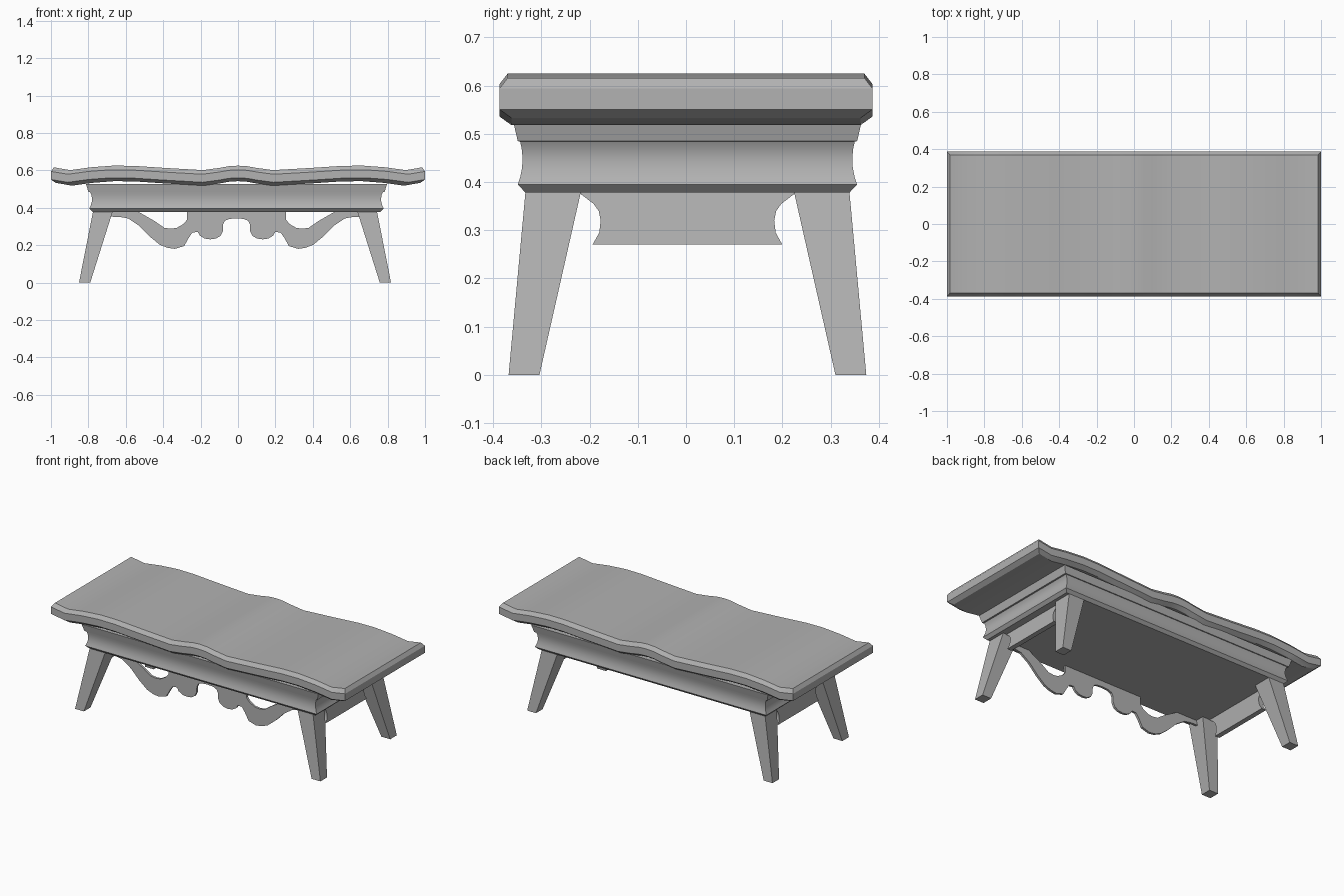
import bpy, bmesh
from mathutils import Vector

if "Cube" in bpy.data.objects:
    bpy.data.objects.remove(bpy.data.objects["Cube"])

grey = bpy.data.materials.new("dark_grey")
grey.diffuse_color = (.445, .445, .445, 1)
grey.use_nodes = True
grey.node_tree.nodes["Principled BSDF"].inputs["Base Color"].default_value = grey.diffuse_color


def finish(name, bm):
    bmesh.ops.recalc_face_normals(bm, faces=bm.faces)
    me = bpy.data.meshes.new(name)
    bm.to_mesh(me)
    bm.free()
    me.materials.append(grey)
    ob = bpy.data.objects.new(name, me)
    bpy.context.collection.objects.link(ob)
    bpy.context.view_layer.objects.active = ob
    ob.select_set(True)
    bpy.ops.object.shade_smooth_by_angle(angle=0.4)
    ob.select_set(False)
    return ob


def loft(name, loops):
    """Bridge matching vertex loops and cap both ends."""
    bm = bmesh.new()
    rings = [[bm.verts.new(p) for p in loop] for loop in loops]
    for a, b in zip(rings, rings[1:]):
        for i in range(len(a)):
            j = (i + 1) % len(a)
            bm.faces.new((a[i], a[j], b[j], b[i]))
    bm.faces.new(rings[0])
    bm.faces.new(rings[-1])
    return finish(name, bm)


def rect(x0, x1, y0, y1, z):
    return [(x0, y0, z), (x1, y0, z), (x1, y1, z), (x0, y1, z)]


# Wavy table top, chamfered on every edge
WAVE = [(0, .625), (.05, .622), (.10, .613), (.19, .601), (.40, .613),
        (.57, .624), (.68, .625), (.80, .616), (.91, .601), (1, .616)]
wave = [(-x, z) for x, z in WAVE[:0:-1]] + WAVE
LEVELS = [(.985, .37, 0), (1, .387, -.022), (1, .387, -.065), (.975, .362, -.083)]
bm = bmesh.new()
rings = []
for x, z in wave:
    half = [(x * s, y, z + dz) for s, y, dz in LEVELS]
    loop = half + [(px, -py, pz) for px, py, pz in reversed(half)]
    rings.append([bm.verts.new(p) for p in loop])
for a, b in zip(rings, rings[1:]):
    for i in range(8):
        j = (i + 1) % 8
        bm.faces.new((a[i], a[j], b[j], b[i]))
for r in (rings[0], rings[-1]):
    for i in range(3):
        bm.faces.new((r[i], r[i + 1], r[6 - i], r[7 - i]))
finish("table_top", bm)

# Moulded apron body with a concave waist
CX, CY = -.008, .003
BODY = [(.378, .77, .336), (.395, .787, .352), (.41, .78, .347), (.43, .774, .343),
        (.45, .773, .342), (.47, .776, .344), (.484, .783, .347), (.485, .792, .352),
        (.528, .805, .362)]
loft("apron", [rect(CX - hx, CX + hx, CY - hy, CY + hy, z) for z, hx, hy in BODY])

# Four splayed, tapered legs
LX = -.016
for sx, side in ((-1, "left"), (1, "right")):
    for sy, end in ((-1, "front"), (1, "back")):
        loft(f"{end}_{side}_leg", [
            rect(LX + sx * .774, LX + sx * .834, CY + sy * .307, CY + sy * .371, 0),
            rect(LX + sx * .654, LX + sx * .759, CY + sy * .221, CY + sy * .336, .38)])


def panel(name, half, place, offset):
    """Extrude a mirrored outline given as (distance from axis, z)."""
    pts = half + [(-d, z) for d, z in reversed(half) if d > 0]
    bm = bmesh.new()
    f = bm.faces.new([bm.verts.new(place(d, z)) for d, z in pts])
    geo = bmesh.ops.extrude_face_region(bm, geom=[f])["geom"]
    bmesh.ops.translate(bm, vec=Vector(offset),
                        verts=[v for v in geo if isinstance(v, bmesh.types.BMVert)])
    return finish(name, bm)


# Carved scroll panel on the front
SCROLL = [(.265, .384), (.265, .335), (.285, .312), (.32, .292), (.35, .288),
          (.385, .292), (.44, .33), (.535, .384), (.69, .384), (.69, .353),
          (.62, .35), (.58, .343), (.52, .303), (.465, .247), (.41, .202),
          (.37, .186), (.33, .18), (.28, .195), (.255, .24), (.235, .268),
          (.207, .27), (.195, .25), (.17, .235), (.14, .231), (.11, .235),
          (.085, .25), (.073, .275), (.072, .31), (.062, .33), (.04, .34), (0, .343)]
panel("front_scroll_panel", SCROLL, lambda d, z: (CX + d, -.286, z), (0, .014, 0))

# Plain shaped panels at both ends
END = [(.225, .384), (.221, .375), (.195, .355), (.184, .34), (.18, .32),
       (.183, .295), (.197, .27)]
for s, side in ((-1, "left"), (1, "right")):
    panel(f"{side}_end_panel", END,
          lambda d, z: (LX + s * (.735 + (.38 - z) * .15), CY + d, z), (-s * .03, 0, 0))
